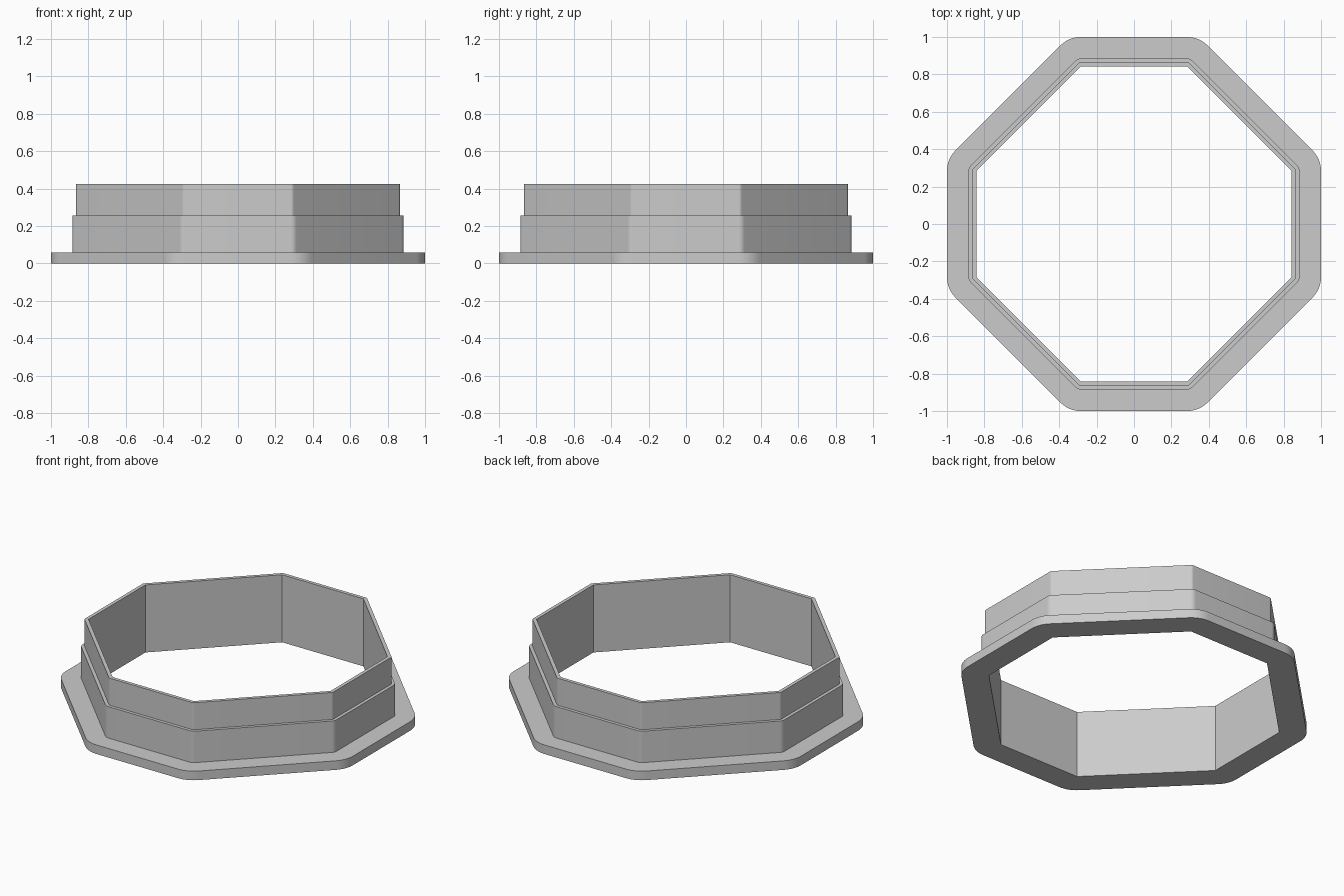
import bpy
import bmesh
from math import cos, sin, radians
from mathutils import Vector

cube = bpy.data.objects.get("Cube")
if cube:
    bpy.data.objects.remove(cube, do_unlink=True)

# Bore: octagon with equal chamfers
APOTHEM, HALF_SIDE = 0.843, 0.283
ARC_STEPS = 8

# Wall cross-section: (outward offset from the bore, height)
FLANGE, LOWER, UPPER = 0.157, 0.042, 0.022
FLANGE_TOP, LOWER_TOP, UPPER_TOP = 0.057, 0.255, 0.425
SECTION = [(0, 0), (FLANGE, 0), (FLANGE, FLANGE_TOP), (LOWER, FLANGE_TOP),
           (LOWER, LOWER_TOP), (UPPER, LOWER_TOP), (UPPER, UPPER_TOP), (0, UPPER_TOP)]


def outline(offset, z):
    """Bore octagon pushed outward by offset, with rounded corners."""
    points = []
    for k in range(8):
        quarter = radians(90 * (k // 2))
        x, y = (APOTHEM, HALF_SIDE) if k % 2 == 0 else (HALF_SIDE, APOTHEM)
        cx = x * cos(quarter) - y * sin(quarter)
        cy = x * sin(quarter) + y * cos(quarter)
        for i in range(ARC_STEPS + 1):
            a = radians(45 * (k + i / ARC_STEPS))
            points.append(Vector((cx + offset * cos(a), cy + offset * sin(a), z)))
    return points


# Sweep the section around the bore
bm = bmesh.new()
rings = [[bm.verts.new(p) for p in outline(*s)] for s in SECTION]
for r, ring in enumerate(rings):
    above = rings[(r + 1) % len(rings)]
    for i in range(len(ring)):
        j = (i + 1) % len(ring)
        bm.faces.new((ring[i], ring[j], above[j], above[i]))
# The bore corners are sharp, so their arcs collapse to points
bmesh.ops.remove_doubles(bm, verts=bm.verts, dist=0.0001)
bmesh.ops.recalc_face_normals(bm, faces=bm.faces)

mesh = bpy.data.meshes.new("stepped_collar")
bm.to_mesh(mesh)
bm.free()
collar = bpy.data.objects.new("stepped_collar", mesh)
bpy.context.collection.objects.link(collar)

# Plain grey finish
grey = bpy.data.materials.new("light_grey")
grey.use_nodes = True
colour = (0.6, 0.6, 0.6, 1)
grey.diffuse_color = colour
grey.node_tree.nodes["Principled BSDF"].inputs["Base Color"].default_value = colour
mesh.materials.append(grey)

# Smooth rounded corners, crisp steps
bpy.ops.object.select_all(action="DESELECT")
collar.select_set(True)
bpy.context.view_layer.objects.active = collar
bpy.ops.object.shade_smooth_by_angle(angle=radians(30))
